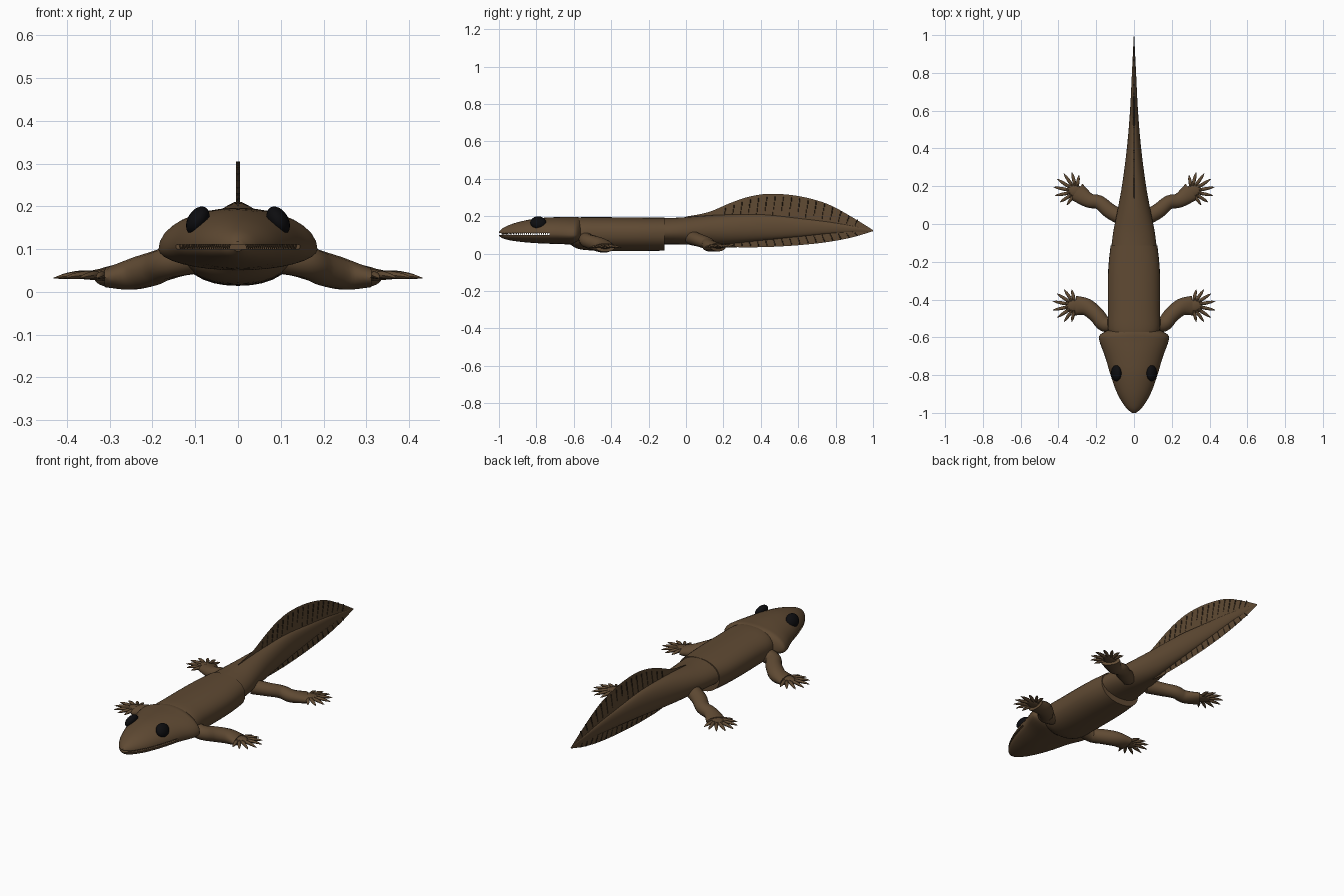
import bpy, bmesh, math
from mathutils import Vector

cube = bpy.data.objects.get("Cube")
if cube:
    bpy.data.objects.remove(cube)


def material(name, colour):
    m = bpy.data.materials.new(name)
    m.use_nodes = True
    m.diffuse_color = (*colour, 1)
    m.node_tree.nodes["Principled BSDF"].inputs["Base Color"].default_value = (*colour, 1)
    return m


skin = material("brown skin", (0.115, 0.068, 0.033))
dark = material("dark brown rays", (0.035, 0.022, 0.012))
black = material("black eye", (0.004, 0.004, 0.005))


def finish(name, bm, mat, angle=45):
    bmesh.ops.recalc_face_normals(bm, faces=bm.faces)
    mesh = bpy.data.meshes.new(name)
    bm.to_mesh(mesh)
    bm.free()
    mesh.materials.append(mat)
    ob = bpy.data.objects.new(name, mesh)
    bpy.context.collection.objects.link(ob)
    bpy.ops.object.select_all(action="DESELECT")
    ob.select_set(True)
    bpy.context.view_layer.objects.active = ob
    bpy.ops.object.shade_smooth_by_angle(angle=math.radians(angle))
    return ob


def smooth_rows(rows, steps):
    """Catmull-Rom interpolation through rows of numbers."""
    rows = [Vector(r) for r in rows]
    out = []
    for i in range(len(rows) - 1):
        a, b = rows[max(i - 1, 0)], rows[i]
        c, d = rows[i + 1], rows[min(i + 2, len(rows) - 1)]
        for s in range(steps):
            t = s / steps
            out.append(b + 0.5 * t * (c - a + t * (2 * a - 5 * b + 4 * c - d
                                                   + t * (3 * (b - c) + d - a))))
    return out + [rows[-1]]


def skin_rings(bm, rings):
    """Bridge consecutive rings and cap both ends."""
    loops = [[bm.verts.new(p) for p in ring] for ring in rings]
    for a, b in zip(loops, loops[1:]):
        for i in range(len(a)):
            j = (i + 1) % len(a)
            bm.faces.new((a[i], a[j], b[j], b[i]))
    bm.faces.new(loops[0])
    bm.faces.new(loops[-1])


def body_rings(rows, steps=5, sides=32, power=1.0):
    """Rows: y, half width, bottom, widest height, top."""
    rings = []
    for y, w, low, mid, high in smooth_rows(rows, steps):
        ring = []
        for k in range(sides):
            a = 2 * math.pi * k / sides
            c, s = math.cos(a), math.sin(a)
            h = high - mid if s > 0 else mid - low
            ring.append((max(w, 0.0005) * math.copysign(abs(c) ** power, c), y,
                         mid + h * math.copysign(abs(s) ** power, s)))
        rings.append(ring)
    return rings


def tube(bm, rows, steps=4, sides=14):
    """Rows: x, y, z, sideways radius, vertical radius."""
    rows = smooth_rows(rows, steps)
    rings = []
    for i, r in enumerate(rows):
        d = rows[min(i + 1, len(rows) - 1)] - rows[max(i - 1, 0)]
        side = Vector((-d[1], d[0], 0)).normalized()
        centre = Vector(r[:3])
        rings.append([centre + side * r[3] * math.cos(2 * math.pi * k / sides)
                      + Vector((0, 0, r[4] * math.sin(2 * math.pi * k / sides)))
                      for k in range(sides)])
    skin_rings(bm, rings)


def body_part(name, rows, **options):
    bm = bmesh.new()
    skin_rings(bm, body_rings(rows, **options))
    return finish(name, bm, skin)


# Head, with a mouth slit cut right through
head_rows = [(-1, .012, .095, .105, .118), (-.97, .045, .078, .105, .142),
             (-.9, .088, .065, .105, .168), (-.8, .125, .056, .105, .188),
             (-.7, .154, .052, .105, .195), (-.62, .183, .05, .1, .196),
             (-.585, .178, .055, .1, .196), (-.555, .12, .06, .1, .19)]
head = body_part("head", head_rows)
bpy.ops.mesh.primitive_cube_add(size=1, location=(0, -.9, .105))
cutter = bpy.context.object
cutter.name = "mouth_cutter"
cutter.hide_render = True
cutter.scale = (.6, .34, .011)
cut = head.modifiers.new("mouth", "BOOLEAN")
cut.object = cutter
bpy.context.view_layer.objects.active = head
bpy.ops.object.modifier_apply(modifier=cut.name)
bpy.data.objects.remove(cutter)

# Teeth along both edges of the mouth
bm = bmesh.new()
outline = [r for r in smooth_rows(head_rows, 9) if -.99 < r[0] < -.735]
for r in outline:
    for side in (1, -1):
        x, y = side * (r[1] - .007), r[0] + .004
        skin_rings(bm, [[(x + q * math.cos(k * math.pi / 2), y + q * math.sin(k * math.pi / 2), z)
                         for k in range(4)] for q, z in ((.004, .113), (.001, .1))])
finish("teeth", bm, skin, 30)

# Trunk with a blunt belly end, and the tapering tail
body_part("trunk", [(-.62, .09, .05, .11, .18), (-.57, .135, .024, .11, .194),
                    (-.45, .138, .015, .11, .195), (-.25, .137, .014, .11, .193),
                    (-.115, .124, .016, .11, .192)], power=.9)
body_part("tail", [(-.18, .126, .05, .11, .19), (-.05, .111, .05, .115, .192),
                   (.06, .09, .047, .12, .2), (.2, .064, .05, .125, .208),
                   (.4, .038, .07, .135, .21), (.6, .021, .09, .14, .19),
                   (.8, .011, .11, .14, .165), (1, .001, .12, .123, .126)])

# Thin tail fin
fin_rows = [(0, .005, .07, .12, .198), (.12, .006, .05, .12, .222), (.24, .006, .036, .125, .272),
            (.34, .006, .034, .13, .305), (.45, .006, .036, .135, .32),
            (.6, .006, .045, .135, .308), (.75, .005, .061, .135, .268),
            (.88, .004, .085, .13, .2), (1, .001, .12, .123, .126)]
fin = smooth_rows(fin_rows, 6)
bm = bmesh.new()
skin_rings(bm, body_rings(fin_rows, steps=6, sides=4))
finish("tail_fin", bm, skin, 30)

# Fin rays in an upper and a lower row, each a chain of short segments
bm = bmesh.new()
for i in range(17):
    y = .2 + i * .044
    r = min(fin, key=lambda f: abs(f[0] - y))
    for edge, reach in ((r[4], .36), (r[2], .42)):
        root = r[3] + (edge - r[3]) * reach
        for n in range(4):
            z0 = root + (edge - root) * n * .23
            z1 = z0 + (edge - root) * .18
            skin_rings(bm, [[(sx * .0045, y + sy * .003 + n * .004, z) for sx, sy in
                             ((1, 0), (0, 1), (-1, 0), (0, -1))] for z in (z0, z1)])
finish("fin_rays", bm, dark, 30)

# Eyes, limbs and eight-digit feet on both sides
front_path = [(.08, -.53, .085, .04, .04), (.155, -.53, .07, .041, .038),
              (.195, -.485, .055, .042, .04), (.25, -.44, .041, .045, .037),
              (.31, -.432, .033, .052, .023)]
hind_path = [(.06, .03, .085, .04, .04), (.13, .07, .072, .04, .035),
             (.185, .115, .055, .037, .034), (.24, .125, .043, .039, .032),
             (.305, .172, .035, .052, .023)]
for side, label in ((1, "left"), (-1, "right")):
    bm = bmesh.new()
    bmesh.ops.create_uvsphere(bm, u_segments=20, v_segments=12, radius=1)
    eye = finish(label + "_eye", bm, black)
    eye.scale = (.024, .043, .036)
    eye.location = (side * .094, -.79, .166)
    eye.rotation_euler = (0, side * math.radians(-30), 0)

    for limb, path, heading in (("front", front_path, 0), ("hind", hind_path, 22)):
        bm = bmesh.new()
        tube(bm, [(side * p[0], *p[1:]) for p in path])
        finish(f"{label}_{limb}_leg", bm, skin)

        bm = bmesh.new()
        wrist = Vector(path[-1][:3]) + Vector((0, 0, .004))

        def point(angle, distance, z, width, height):
            a = math.radians(heading + angle)
            return (side * (wrist.x + distance * math.cos(a)),
                    wrist.y + distance * math.sin(a), wrist.z + z, width, height)

        tube(bm, [point(0, -.02, 0, .03, .014), point(0, .015, .002, .034, .013),
                  point(0, .05, 0, .02, .008)])
        for n in range(8):
            angle = -77 + n * 22
            length = .078 + .046 * math.cos(math.radians(angle))
            tube(bm, [point(angle, .02, .002, .006, .008),
                      point(angle, length * .5, .002, .009, .009),
                      point(angle, length * .8, -.001, .007, .006),
                      point(angle, length, -.005, .001, .001)], steps=3, sides=8)
        finish(f"{label}_{limb}_foot", bm, skin)
